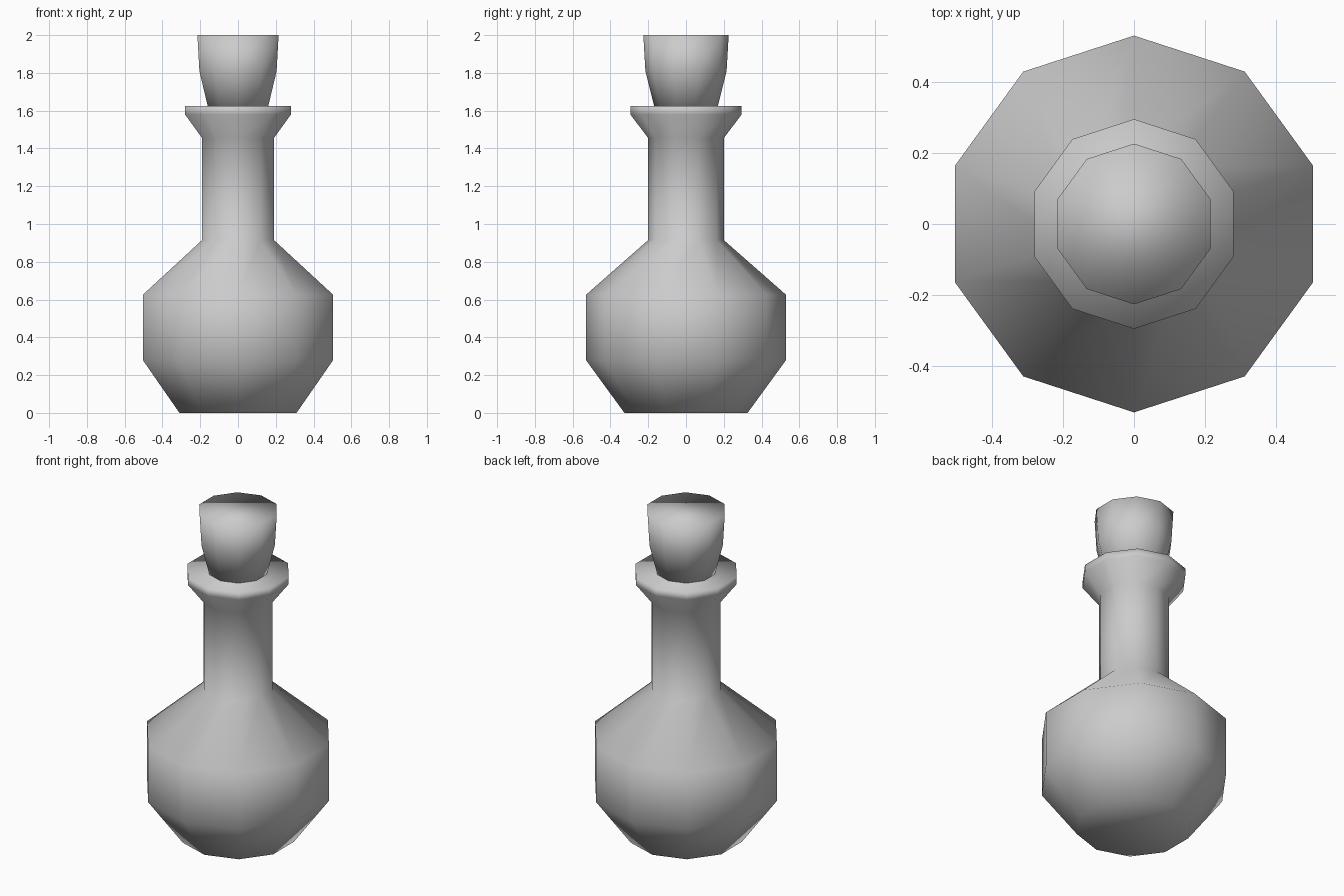
import bpy, bmesh, math

if "Cube" in bpy.data.objects:
    bpy.data.objects.remove(bpy.data.objects["Cube"])

SIDES = 10


def lathe(name, profile):
    """Ten-sided smooth-shaded solid from (radius, height) pairs, capped at both ends."""
    bm = bmesh.new()
    rings = []
    for r, z in profile:
        ring = []
        for i in range(SIDES):
            a = math.pi / 2 + 2 * math.pi * i / SIDES
            ring.append(bm.verts.new((r * math.cos(a), r * math.sin(a), z)))
        rings.append(ring)
    for low, high in zip(rings, rings[1:]):
        for i in range(SIDES):
            j = (i + 1) % SIDES
            bm.faces.new((low[i], low[j], high[j], high[i]))
    bm.faces.new(rings[0][::-1])
    bm.faces.new(rings[-1])
    for f in bm.faces:
        f.smooth = True
    mesh = bpy.data.meshes.new(name)
    bm.to_mesh(mesh)
    bm.free()
    obj = bpy.data.objects.new(name, mesh)
    bpy.context.collection.objects.link(obj)
    return obj


# Bottle: base, belly, shoulder, neck and flared lip
lathe("bottle", [(0.326, 0), (0.53, 0.28), (0.53, 0.625), (0.2, 0.915),
                 (0.2, 1.455), (0.295, 1.58), (0.295, 1.625)])

# Stopper: tapered plug sitting in the mouth
lathe("stopper", [(0.165, 1.61), (0.215, 1.81), (0.226, 2.0)])
